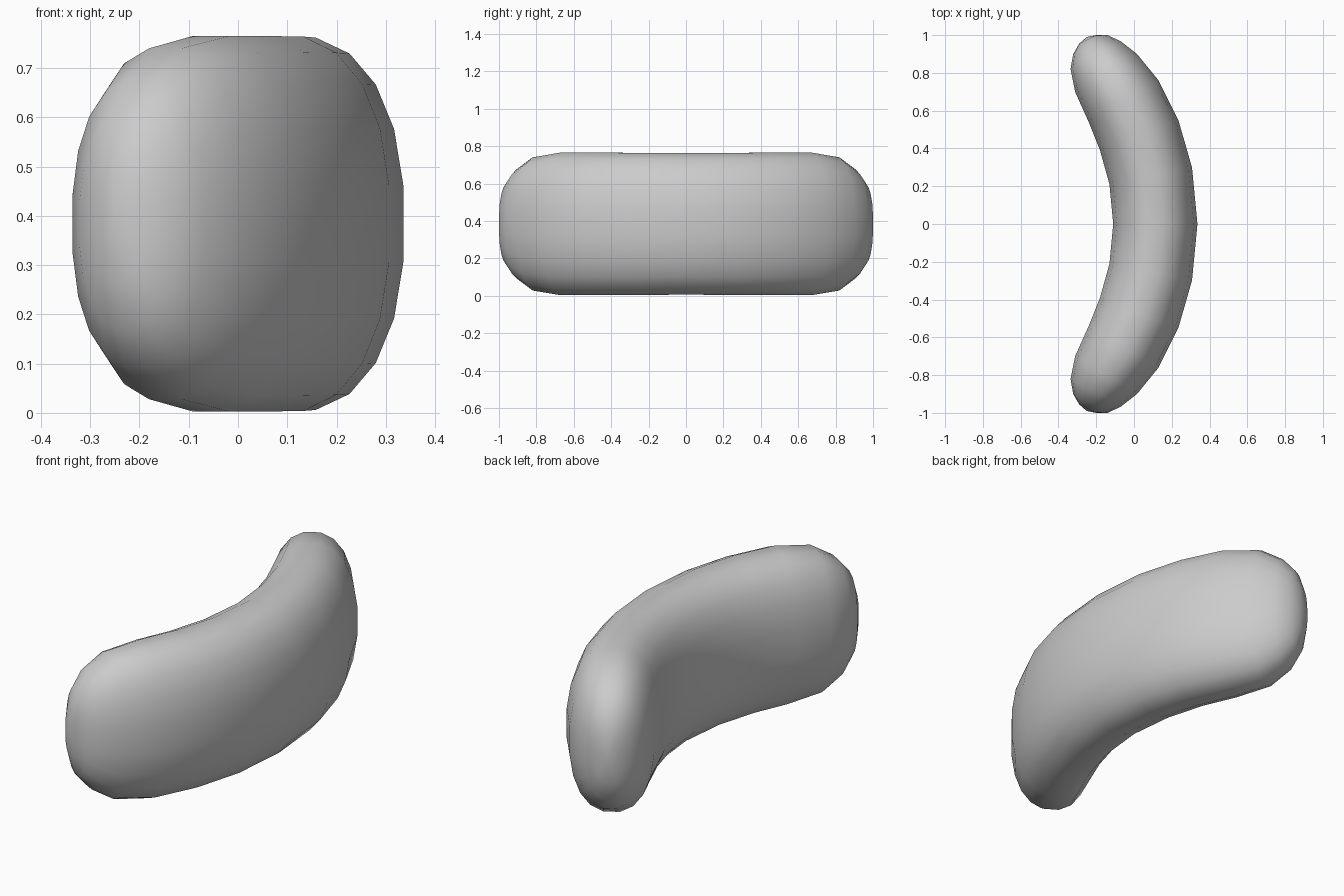
import bpy, bmesh, math
from mathutils import Vector

if "Cube" in bpy.data.objects:
    bpy.data.objects.remove(bpy.data.objects["Cube"])

SIDES, POWER, MID_Z = 20, 2.3, 0.384

# Half of the curved body: inner point (x, y), outer point (x, y), half height
half = [
    ((-.11, 0), (.336, 0), .378),
    ((-.13, .21), (.307, .30), .38),
    ((-.18, .39), (.235, .55), .381),
    ((-.24, .54), (.13, .76), .381),
    ((-.312, .70), (.016, .90), .356),
    ((-.336, .82), (-.07, .967), .29),
    ((-.322, .90), (-.14, 1.0), .215),
    ((-.29, .955), (-.20, 1.0), .12),
]
# Mirror the stations across y = 0
flip = lambda p: (p[0], -p[1])
stations = [(flip(i), flip(o), h) for i, o, h in reversed(half[1:])] + half


def spow(v):
    return math.copysign(abs(v) ** (2 / POWER), v)


def ring(bm, inner, outer, h):
    a, b = Vector((*inner, MID_Z)), Vector((*outer, MID_Z))
    mid, side = (a + b) / 2, (b - a) / 2
    verts = []
    for k in range(SIDES):
        t = 2 * math.pi * (k + 0.5) / SIDES
        # normalise so the flat middle facets reach the full width and height
        c = spow(math.cos(t)) / spow(math.cos(math.pi / SIDES))
        s = spow(math.sin(t)) / spow(math.cos(math.pi / SIDES))
        verts.append(bm.verts.new(mid + side * c + Vector((0, 0, h * s))))
    return verts


# Curved cushion body
bm = bmesh.new()
rings = [ring(bm, *s) for s in stations]
for r0, r1 in zip(rings, rings[1:]):
    for k in range(SIDES):
        n = (k + 1) % SIDES
        bm.faces.new((r0[k], r0[n], r1[n], r1[k]))
# Rounded end caps
for r, y in ((rings[0], -.99), (rings[-1], .99)):
    pole = bm.verts.new((-.25, y, MID_Z))
    for k in range(SIDES):
        bm.faces.new((r[k], r[(k + 1) % SIDES], pole))
bmesh.ops.recalc_face_normals(bm, faces=bm.faces)
for f in bm.faces:
    f.smooth = True

mesh = bpy.data.meshes.new("curved_cushion")
bm.to_mesh(mesh)
bm.free()
obj = bpy.data.objects.new("curved_cushion", mesh)
bpy.context.collection.objects.link(obj)
